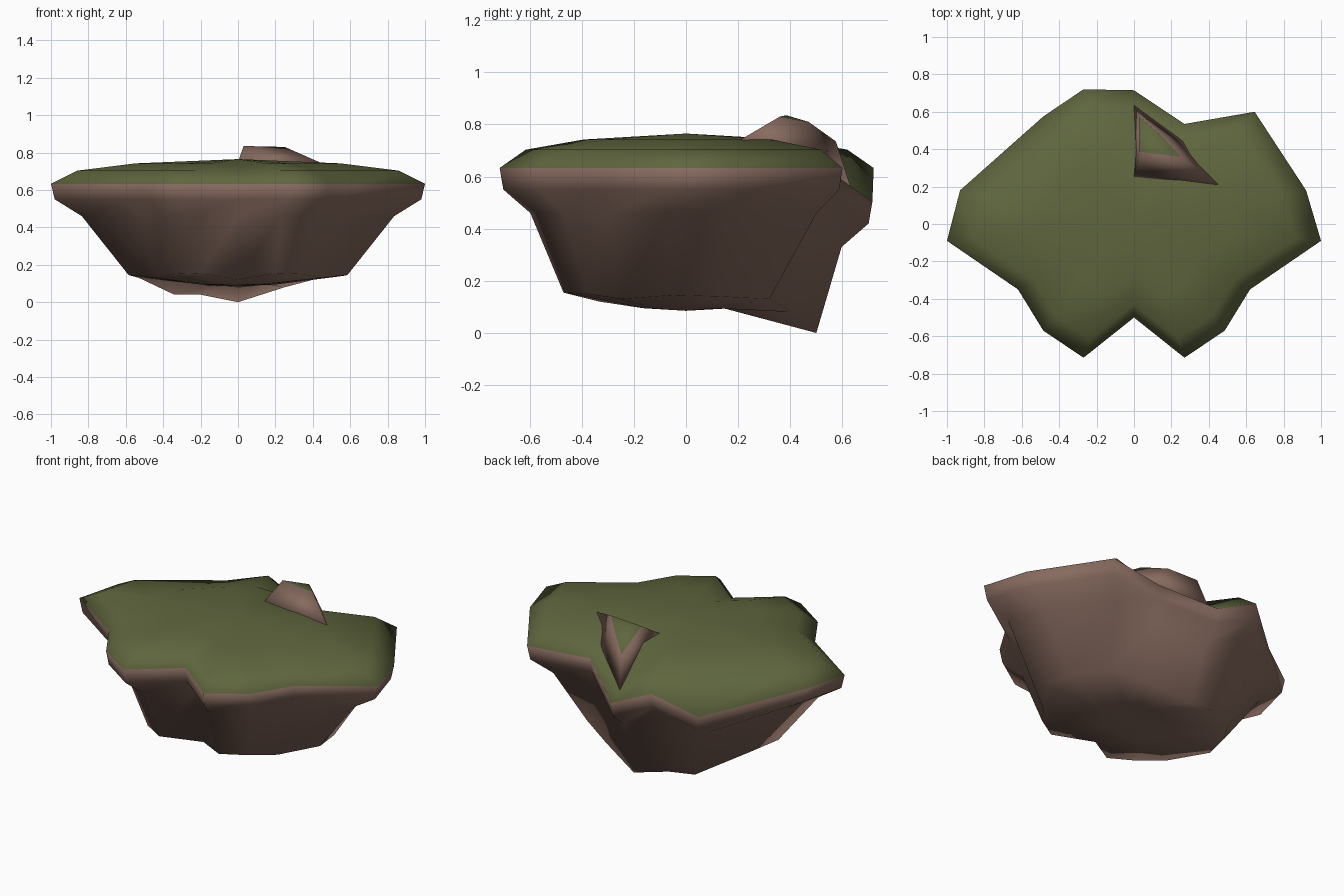
import bpy
import bmesh

cube = bpy.data.objects.get("Cube")
if cube:
    bpy.data.objects.remove(cube, do_unlink=True)


def make_material(name, colour):
    mat = bpy.data.materials.new(name)
    mat.use_nodes = True
    mat.diffuse_color = (*colour, 1)
    shader = next(n for n in mat.node_tree.nodes if n.type == "BSDF_PRINCIPLED")
    shader.inputs["Base Color"].default_value = (*colour, 1)
    return mat


GRASS, EARTH = 0, 1
materials = [make_material("grass green", (0.114, 0.133, 0.048)),
             make_material("earth brown", (0.24, 0.145, 0.113))]


def bridge(bm, upper, lower, material):
    """Join two rings of the same length with quads."""
    for i in range(len(upper)):
        j = (i + 1) % len(upper)
        face = bm.faces.new((upper[i], upper[j], lower[j], lower[i]))
        face.material_index = material


def fan(bm, ring, centre, material):
    """Close a ring with triangles around a middle point."""
    tip = bm.verts.new(centre)
    for i in range(len(ring)):
        face = bm.faces.new((ring[i - 1], ring[i], tip))
        face.material_index = material


def finish(bm, name):
    bmesh.ops.recalc_face_normals(bm, faces=bm.faces)
    for face in bm.faces:
        face.smooth = True
    mesh = bpy.data.meshes.new(name)
    bm.to_mesh(mesh)
    bm.free()
    for mat in materials:
        mesh.materials.append(mat)
    obj = bpy.data.objects.new(name, mesh)
    bpy.context.collection.objects.link(obj)
    return obj


# Columns of the island: rim x, rim y, foot x, foot y, foot z,
# drop of the rim, drop of the grass shoulder
front_side = [(1, -.09, .585, -.05, .145, 0, 0), (.62, -.35, .44, -.25, .13, 0, 0),
              (.485, -.57, .34, -.38, .15, 0, 0), (.27, -.715, .2, -.47, .155, 0, 0)]
notch = [(0, -.5, 0, -.33, .12, 0, 0)]
mirrored = [(-c[0], c[1], -c[2], *c[3:]) for c in reversed(front_side)]
back_side = [(-.93, .18, -.53, .14, .13, 0, 0), (-.485, .575, -.34, .4, .04, .14, .03),
             (-.27, .72, -.2, .45, .04, 0, 0), (0, .715, 0, .5, 0, .13, .14),
             (.27, .535, .25, .41, .08, 0, .04), (.645, .6, .44, .32, .13, 0, 0),
             (.92, .18, .56, .12, .14, 0, 0)]
columns = front_side + notch + mirrored + back_side

# Island: grass cap and earth underside in one smooth shell
bm = bmesh.new()


def rim_ring(scale, height, drop):
    """Scaled copy of the outline, lowered by one of the column's drops."""
    return [bm.verts.new((c[0] * scale, c[1] * scale, height - c[drop]))
            for c in columns]


RIM, SHOULDER = 5, 6
crown = [bm.verts.new((c[0] * .55, c[1] * .55, .742)) for c in columns]
shoulder = rim_ring(.86, .703, SHOULDER)
edge = rim_ring(1, .633, RIM)
lip = rim_ring(.98, .55, RIM)
waist = rim_ring(.835, .46, RIM)
foot = [bm.verts.new(c[2:5]) for c in columns]
sole = [bm.verts.new((c[2] * .35, c[3] * .35, .095)) for c in columns]

fan(bm, crown, (0, 0, .765), GRASS)
bridge(bm, crown, shoulder, GRASS)
bridge(bm, shoulder, edge, GRASS)
bridge(bm, edge, lip, EARTH)
bridge(bm, lip, waist, EARTH)
bridge(bm, waist, foot, EARTH)
bridge(bm, foot, sole, EARTH)
fan(bm, sole, (0, 0, .085), EARTH)
finish(bm, "island")

# Small outcrop with a sloping grass top
bm = bmesh.new()
base = [bm.verts.new(p) for p in ((0, .255, .75), (.45, .21, .742),
                                  (.27, .44, .67), (0, .635, .55))]
top = [bm.verts.new(p) for p in ((.03, .385, .835), (.25, .36, .83),
                                 (.15, .47, .81), (.03, .575, .735))]
bridge(bm, top, base, EARTH)
for corners in ((top[0], top[1], top[2]), (top[0], top[2], top[3])):
    bm.faces.new(corners).material_index = GRASS
bm.faces.new(base).material_index = EARTH
finish(bm, "rock_outcrop")
